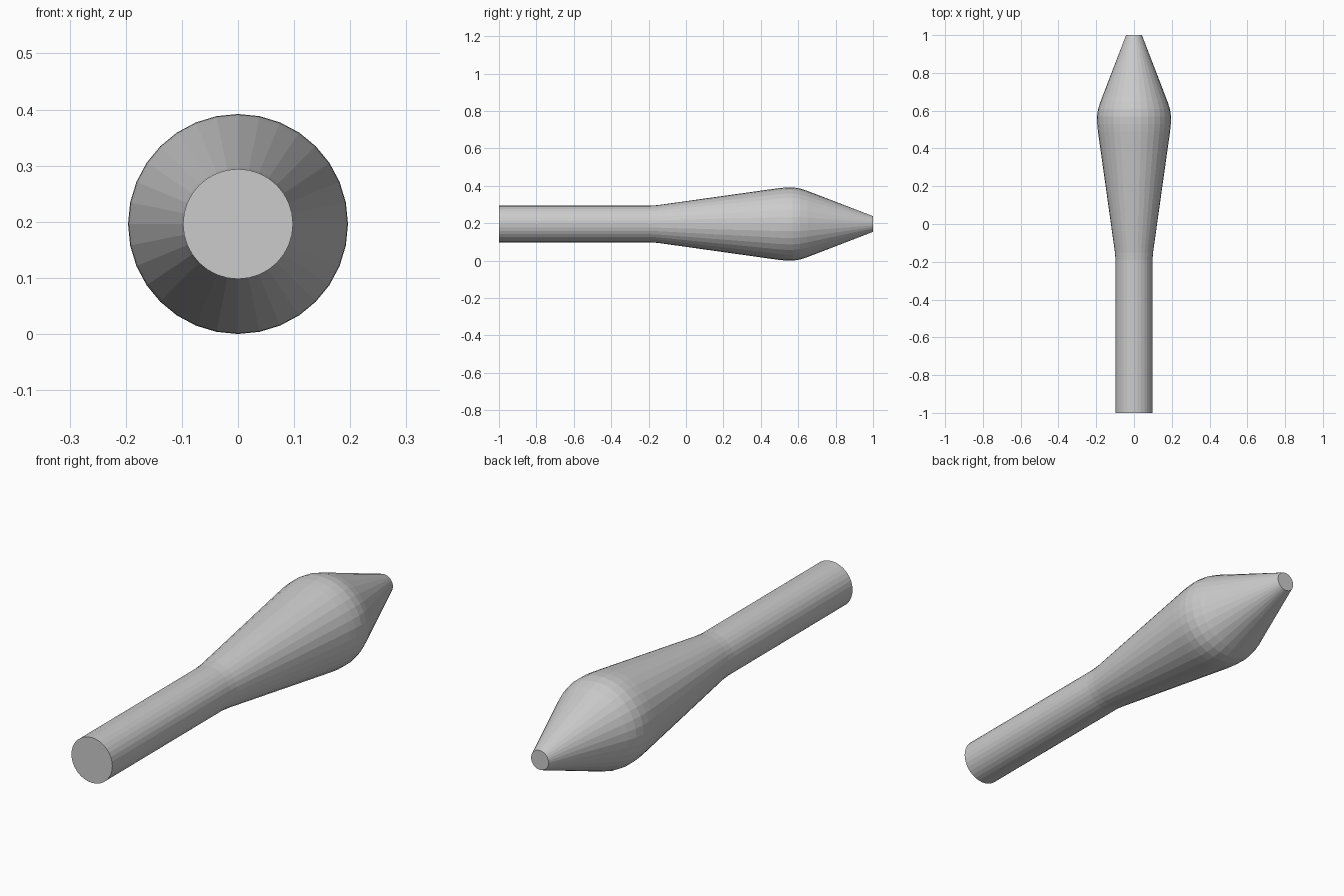
import bpy, bmesh
from math import sin, cos, tau

if "Cube" in bpy.data.objects:
    bpy.data.objects.remove(bpy.data.objects["Cube"])

SIDES = 32
AXIS_Z = 0.196

# (y, radius) profile: straight handle, swelling head, tapered blunt tip
PROFILE = [(-1.0, 0.098), (-0.19, 0.098), (-0.15, 0.101), (0.49, 0.191),
           (0.53, 0.195), (0.57, 0.196), (0.61, 0.190), (0.65, 0.177),
           (0.67, 0.169), (1.0, 0.042)]


def lathe_along_y(name, profile):
    bm = bmesh.new()
    rings = [[bm.verts.new((r * cos(tau * i / SIDES), y,
                            AXIS_Z + r * sin(tau * i / SIDES)))
              for i in range(SIDES)] for y, r in profile]
    for a, b in zip(rings, rings[1:]):
        for i in range(SIDES):
            j = (i + 1) % SIDES
            bm.faces.new((a[i], a[j], b[j], b[i]))
    bm.faces.new(rings[0])
    bm.faces.new(rings[-1])
    bmesh.ops.recalc_face_normals(bm, faces=bm.faces)
    mesh = bpy.data.meshes.new(name)
    bm.to_mesh(mesh)
    bm.free()
    obj = bpy.data.objects.new(name, mesh)
    bpy.context.collection.objects.link(obj)
    return obj


# One continuous flat-faceted turned body with end caps
lathe_along_y("turned_handle_and_head", PROFILE)
